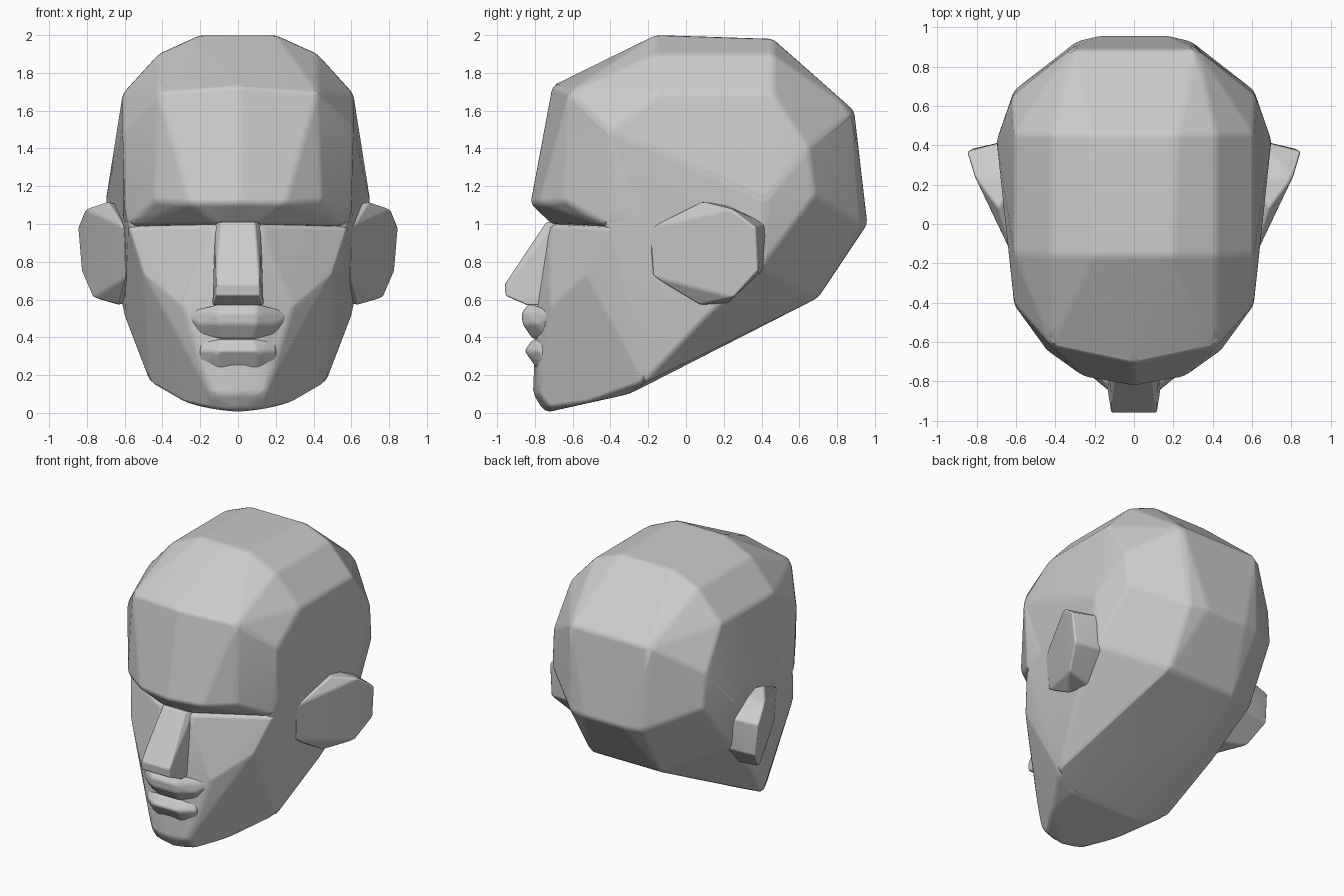
import bpy
import bmesh
import math

default_cube = bpy.data.objects.get("Cube")
if default_cube:
    bpy.data.objects.remove(default_cube, do_unlink=True)

# One plain clay material for the whole bust
clay = bpy.data.materials.new("clay_grey")
clay.use_nodes = True
clay_colour = (0.6, 0.6, 0.6, 1.0)
clay.diffuse_color = clay_colour
shader = next(n for n in clay.node_tree.nodes if n.type == "BSDF_PRINCIPLED")
shader.inputs["Base Color"].default_value = clay_colour


def planar_block(name, corners, sides=(1, -1), soft=0.024):
    """Convex block of flat planes from its corner points, with softened edges.

    The corners are repeated for each side of the head given in sides.
    """
    points = {(x * side + 0.0, y, z) for x, y, z in corners for side in sides}

    bm = bmesh.new()
    for point in sorted(points):
        bm.verts.new(point)
    hull = bmesh.ops.convex_hull(bm, input=bm.verts[:])
    spare = {e for e in hull["geom_interior"] + hull["geom_unused"]
             if isinstance(e, bmesh.types.BMVert)}
    bmesh.ops.delete(bm, geom=list(spare), context="VERTS")
    bmesh.ops.dissolve_limit(bm, angle_limit=math.radians(3),
                             verts=bm.verts[:], edges=bm.edges[:])
    bmesh.ops.recalc_face_normals(bm, faces=bm.faces[:])
    for face in bm.faces:
        face.smooth = True

    mesh = bpy.data.meshes.new(name)
    bm.to_mesh(mesh)
    bm.free()
    mesh.materials.append(clay)
    obj = bpy.data.objects.new(name, mesh)
    bpy.context.collection.objects.link(obj)

    bevel = obj.modifiers.new("soft_edges", "BEVEL")
    bevel.width = soft
    bevel.segments = 2
    bevel.limit_method = "ANGLE"
    bevel.angle_limit = math.radians(10)
    bevel.harden_normals = True


# Corners shared by neighbouring blocks
forehead_middle = (0, -0.71, 1.73)
forehead_corner = (0.42, -0.62, 1.7)
temple = (0.61, -0.41, 1.5)
eye_outer = (0.58, -0.42, 0.99)
jaw_corner = (0.47, -0.22, 0.16)
jaw_under = (0.28, -0.3, 0.1)

# Skull: crown, sides, back and the sloping underside
planar_block("skull", [
    forehead_middle, forehead_corner, temple, eye_outer, jaw_corner, jaw_under,
    # crown
    (0.2, -0.16, 2.0), (0.42, -0.16, 1.9),
    (0.22, 0.46, 1.98), (0.42, 0.46, 1.9),
    # upper sides
    (0.61, -0.15, 1.69), (0.61, 0.46, 1.69), (0.62, 0.65, 1.4),
    # widest part and lower sides
    (0.7, 0.42, 1.12), (0.61, 0.68, 1.15), (0.66, 0.4, 0.78),
    (0.6, 0.1, 0.5), (0.64, 0.05, 1.0),
    # back
    (0.32, 0.89, 1.6), (0.29, 0.93, 1.0), (0.16, 0.96, 1.0),
    (0.28, 0.7, 0.61),
])

# Forehead with the overhanging brow
planar_block("forehead", [
    forehead_middle, forehead_corner, temple, eye_outer,
    (0, -0.825, 1.11), (0.25, -0.78, 1.11),
    (0.44, -0.645, 1.12), (0.6, -0.4, 1.09),
    (0.11, -0.71, 1.0),
    # tucked into the skull
    (0, -0.45, 1.84), (0.42, -0.4, 1.78),
    (0.6, -0.15, 1.5), (0.61, -0.15, 1.0),
])

# Face: eye planes, cheeks, muzzle, jaw and chin
planar_block("face", [
    eye_outer, jaw_corner, jaw_under,
    (0.12, -0.72, 1.0), (0.5, -0.53, 0.74),
    (0.12, -0.79, 0.58), (0.29, -0.72, 0.56), (0.22, -0.75, 0.34),
    (0.18, -0.765, 0.21), (0, -0.81, 0.1), (0.15, -0.785, 0.1),
    (0, -0.75, 0), (0.16, -0.72, 0.025), (0.28, -0.53, 0.05),
    # tucked into the skull
    (0.61, -0.08, 0.97), (0.56, -0.05, 0.5), (0.25, -0.1, 0.22),
])

# Nose: a wedge with a flat bridge and flat underside
planar_block("nose", [
    (0.09, -0.74, 1.01), (0.115, -0.96, 0.68), (0.115, -0.955, 0.62),
    (0.135, -0.84, 0.57), (0.12, -0.68, 1.01), (0.135, -0.68, 0.57),
], soft=0.01)

# Lips: two wedges tapering round to the mouth corners
planar_block("upper_lip", [
    (0.1, -0.83, 0.58), (0.1, -0.87, 0.53), (0.1, -0.865, 0.47),
    (0.2, -0.79, 0.47), (0.3, -0.69, 0.53),
    (0.08, -0.81, 0.39), (0.2, -0.74, 0.4), (0.15, -0.6, 0.48),
], soft=0.016)
planar_block("lower_lip", [
    (0.08, -0.81, 0.39), (0.2, -0.74, 0.39),
    (0.1, -0.855, 0.33), (0.2, -0.78, 0.33),
    (0.1, -0.78, 0.22), (0.21, -0.73, 0.24), (0.15, -0.6, 0.3),
], soft=0.016)

# Ears: growing out of the cheek and flaring backwards
ear = [
    (0.6, -0.2, 0.98), (0.59, -0.18, 0.72),
    (0.69, 0.08, 1.12), (0.81, 0.24, 1.08), (0.85, 0.37, 0.98),
    (0.83, 0.38, 0.75), (0.77, 0.25, 0.61), (0.63, 0.07, 0.57),
    (0.62, 0.43, 1.0), (0.62, 0.41, 0.76),
    (0.6, 0.22, 1.1), (0.58, 0.22, 0.58),
]
for name, side in (("left_ear", 1), ("right_ear", -1)):
    planar_block(name, ear, sides=(side,), soft=0.014)
